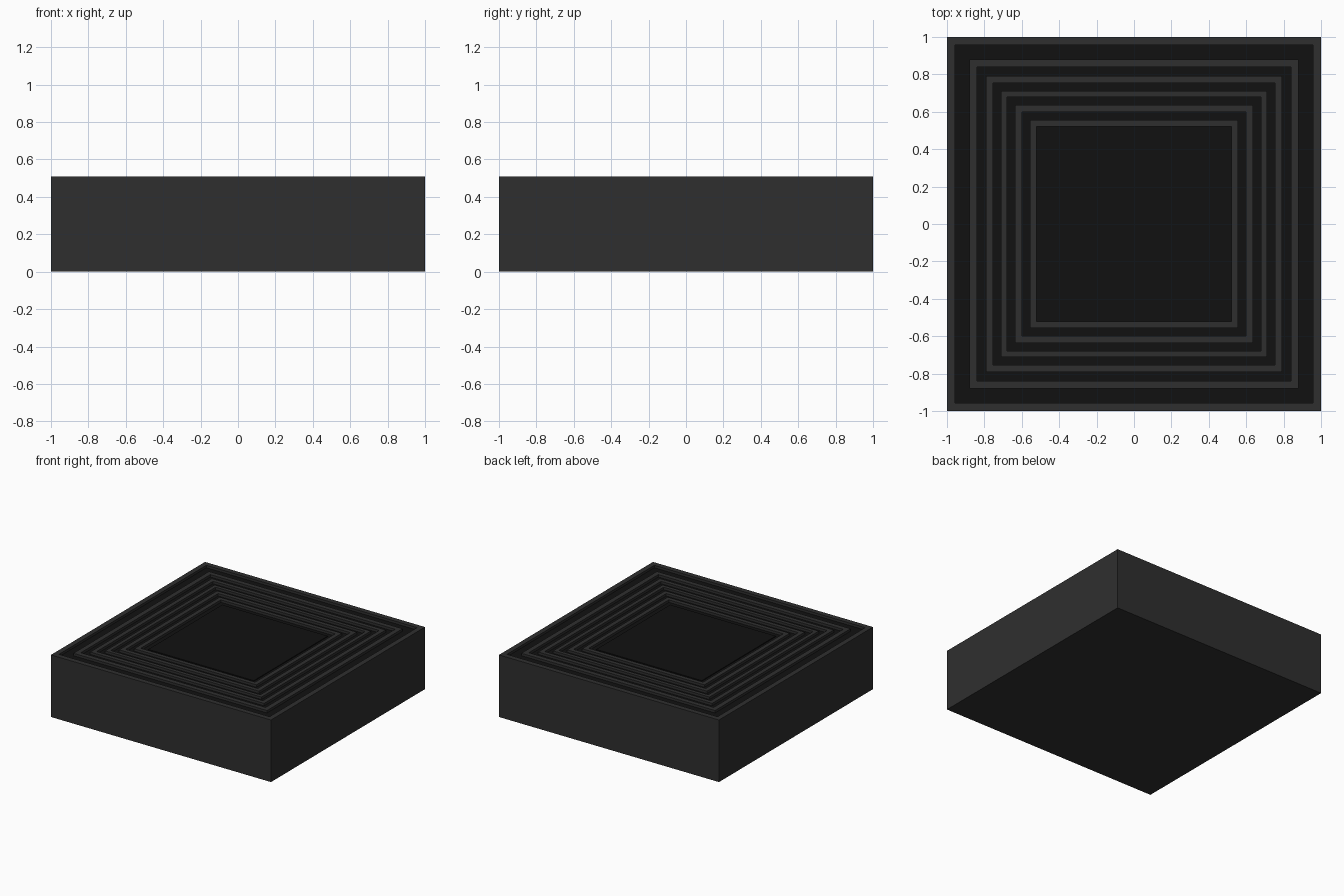
import bpy, bmesh

if "Cube" in bpy.data.objects:
    bpy.data.objects.remove(bpy.data.objects["Cube"])

TOP, FLOOR = 0.51, 0.49


def material(name, v):
    m = bpy.data.materials.new(name)
    m.diffuse_color = (v, v, v, 1)
    m.use_nodes = True
    m.node_tree.nodes["Principled BSDF"].inputs["Base Color"].default_value = m.diffuse_color
    return m


light = material("charcoal", 0.028)
dark = material("black", 0.0056)


def finish(bm, name, *mats):
    me = bpy.data.meshes.new(name)
    bmesh.ops.recalc_face_normals(bm, faces=bm.faces)
    bm.to_mesh(me)
    bm.free()
    for m in mats:
        me.materials.append(m)
    ob = bpy.data.objects.new(name, me)
    bpy.context.collection.objects.link(ob)
    return ob


def block(half, z0, z1):
    bm = bmesh.new()
    bmesh.ops.create_cube(bm, size=1)
    bmesh.ops.scale(bm, vec=(2 * half, 2 * half, z1 - z0), verts=bm.verts)
    bmesh.ops.translate(bm, vec=(0, 0, (z0 + z1) / 2), verts=bm.verts)
    return bm


def square_ring(name, outer, inner, z0, z1):
    bm = bmesh.new()
    loops = []
    for h, z in ((outer, z0), (outer, z1), (inner, z1), (inner, z0)):
        loops.append([bm.verts.new((sx * h, sy * h, z))
                      for sx, sy in ((-1, -1), (1, -1), (1, 1), (-1, 1))])
    for i in range(4):
        a, b = loops[i], loops[(i + 1) % 4]
        for j in range(4):
            k = (j + 1) % 4
            bm.faces.new((a[j], a[k], b[k], b[j]))
    return finish(bm, name, light)


# Square body with a shallow black recess inside the outer rim
bm = block(1.0, 0, TOP)
top = max(bm.faces, key=lambda f: f.calc_center_median().z)
bmesh.ops.inset_region(bm, faces=[top], thickness=0.06)
floor = bmesh.ops.extrude_discrete_faces(bm, faces=[top])["faces"][0]
for v in floor.verts:
    v.co.z = FLOOR
floor.material_index = 1
finish(bm, "body", light, dark)

# Concentric raised frames
for i, (outer, inner) in enumerate(((0.88, 0.84), (0.79, 0.755), (0.71, 0.68),
                                    (0.635, 0.60), (0.555, 0.52))):
    square_ring(f"concentric_frame_{i + 1}", outer, inner, FLOOR, TOP)

# Slightly raised black centre panel
finish(block(0.48, FLOOR - 0.01, FLOOR + 0.006), "centre_panel", dark)
